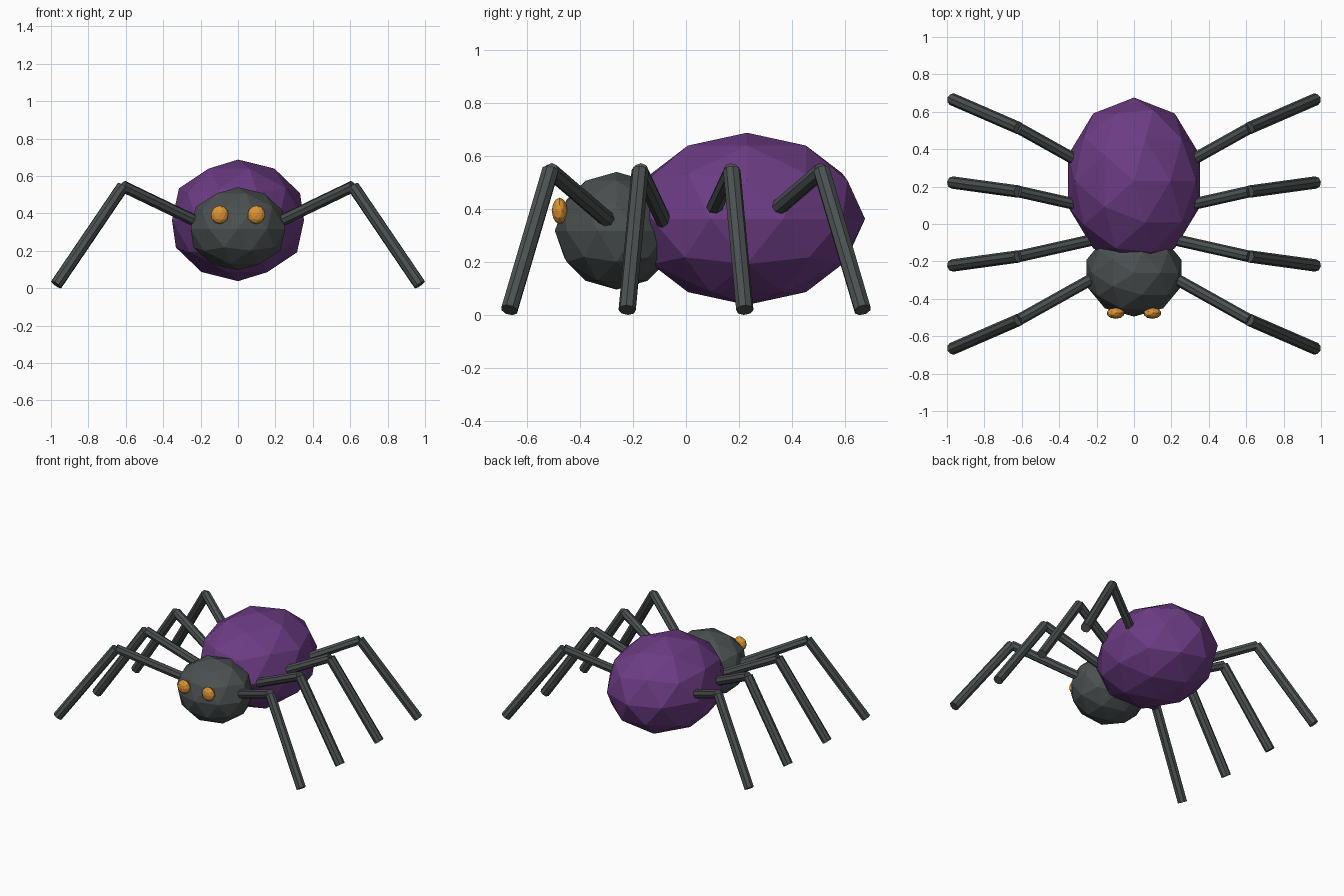
import bpy
from mathutils import Vector

if "Cube" in bpy.data.objects:
    bpy.data.objects.remove(bpy.data.objects["Cube"])


def material(name, rgb):
    m = bpy.data.materials.new(name)
    m.diffuse_color = (*rgb, 1.0)
    m.use_nodes = True
    m.node_tree.nodes["Principled BSDF"].inputs["Base Color"].default_value = m.diffuse_color
    return m


charcoal = material("charcoal", (0.07, 0.08, 0.08))
purple = material("purple", (0.15, 0.045, 0.23))
amber = material("amber", (0.72, 0.30, 0.035))


def ball(name, centre, radii, mat):
    bpy.ops.mesh.primitive_ico_sphere_add(subdivisions=2, radius=1, location=centre)
    ob = bpy.context.object
    ob.name = name
    ob.scale = radii
    ob.data.materials.append(mat)


def rod(name, start, end, radius, mat):
    a, b = Vector(start), Vector(end)
    d = b - a
    bpy.ops.mesh.primitive_cylinder_add(vertices=8, radius=radius, depth=d.length,
                                        location=(a + b) / 2)
    ob = bpy.context.object
    ob.name = name
    ob.rotation_euler = d.to_track_quat('Z', 'Y').to_euler()
    ob.data.materials.append(mat)


# Body
ball("abdomen", (0, 0.23, 0.363), (0.371, 0.446, 0.325), purple)
ball("head", (0, -0.262, 0.318), (0.266, 0.233, 0.222), charcoal)

# Eyes and four legs on each side
for side, s in (("right", 1), ("left", -1)):
    ball(side + "_eye", (s * 0.098, -0.477, 0.393), (0.048, 0.03, 0.05), amber)
    for i, (root_y, knee_y, foot_y) in enumerate(
            ((-0.28, -0.512, -0.667), (-0.08, -0.173, -0.222),
             (0.08, 0.173, 0.222), (0.28, 0.512, 0.667)), 1):
        knee = (s * 0.615, knee_y, 0.545)
        rod(f"{side}_upper_leg_{i}", (s * 0.2, root_y, 0.346), knee, 0.031, charcoal)
        rod(f"{side}_lower_leg_{i}", knee, (s * 0.972, foot_y, 0.019), 0.033, charcoal)
